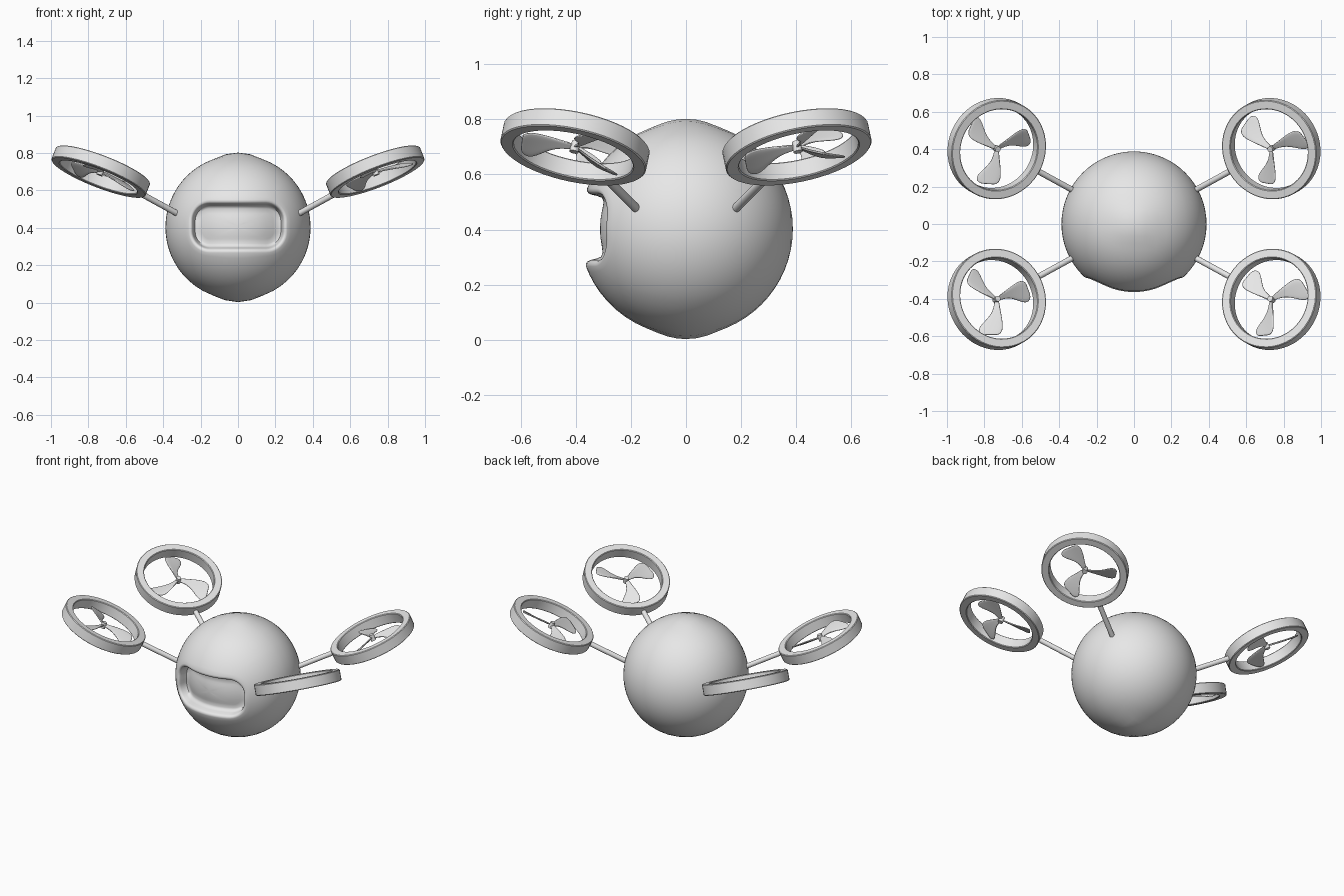
import bpy, bmesh
from math import sin, cos, pi, atan2, sqrt, radians
from mathutils import Vector, Matrix

cube = bpy.data.objects.get("Cube")
if cube:
    bpy.data.objects.remove(cube, do_unlink=True)

grey = bpy.data.materials.new("light grey")
grey.use_nodes = True
grey.diffuse_color = (0.8, 0.8, 0.8, 1)
grey.node_tree.nodes["Principled BSDF"].inputs["Base Color"].default_value = (0.8, 0.8, 0.8, 1)

R = 0.388                       # body radius
CENTRE = Vector((0, 0, 0.402))  # body centre


def finish(bm, name, matrix=Matrix(), subdivide=0, angle=40):
    """Turn a bmesh into a smooth-shaded grey object."""
    bmesh.ops.recalc_face_normals(bm, faces=bm.faces)
    mesh = bpy.data.meshes.new(name)
    bm.to_mesh(mesh)
    bm.free()
    mesh.materials.append(grey)
    ob = bpy.data.objects.new(name, mesh)
    bpy.context.collection.objects.link(ob)
    ob.matrix_world = matrix
    if subdivide:
        mod = ob.modifiers.new("Subdivision", "SUBSURF")
        mod.levels = mod.render_levels = subdivide
    bpy.ops.object.select_all(action="DESELECT")
    ob.select_set(True)
    bpy.context.view_layer.objects.active = ob
    bpy.ops.object.shade_smooth_by_angle(angle=radians(angle))
    return ob


def loft(bm, rings, wrap=False):
    """Skin closed rings of points; wrap joins the last ring to the first."""
    loops = [[bm.verts.new(p) for p in ring] for ring in rings]
    pairs = list(zip(loops, loops[1:]))
    if wrap:
        pairs.append((loops[-1], loops[0]))
    for a, b in pairs:
        for i in range(len(a)):
            j = (i + 1) % len(a)
            bm.faces.new((a[i], a[j], b[j], b[i]))
    return loops


def cap(bm, loop, point):
    tip = bm.verts.new(point)
    for i in range(len(loop)):
        bm.faces.new((loop[i], loop[(i + 1) % len(loop)], tip))


def outline(grow):
    """Rounded rectangle of the face opening, grown or shrunk."""
    hx, hz, c = 0.25 + grow, 0.128 + grow, 0.1 + grow
    corners = []
    for k, (sx, sz) in enumerate(((1, 1), (-1, 1), (-1, -1), (1, -1))):
        corners.append([Vector((sx * (hx - c) + c * cos(a), sz * (hz - c) + c * sin(a)))
                        for a in [(k + t / 10) * pi / 2 for t in range(11)]])
    pts = []
    for k, arc in enumerate(corners):
        nxt = corners[(k + 1) % 4][0]
        steps = 12 if k % 2 == 0 else 3
        pts += arc + [arc[-1].lerp(nxt, t / steps) for t in range(1, steps)]
    return pts


def on_sphere(pts, r, scale=1):
    out = []
    for p in pts:
        x, z = p.x * scale, p.y * scale + 0.006
        out.append(Vector((x, -sqrt(r * r - x * x - z * z), z)))
    return out


# Body: rings from the recessed floor, over the lip, round to the back
FLOOR = 0.312
rings = [on_sphere(outline(-0.06), FLOOR, s) for s in (0.2, 0.4, 0.6, 0.8, 1)]
for grow, r in ((-0.035, 0.315), (-0.021, 0.325), (-0.014, 0.345), (-0.009, 0.366),
                (-0.004, 0.377), (0.004, 0.385), (0.014, R)):
    rings.append(on_sphere(outline(grow), r))
lip = rings[-1]
phis = [atan2(p.z, p.x) for p in lip]
equator = [Vector((R * cos(a), 0, R * sin(a))) for a in phis]
for k in range(1, 13):
    rings.append([p.lerp(q, k / 12).normalized() * R for p, q in zip(lip, equator)])
for k in range(1, 16):
    th = k / 16 * pi / 2
    rings.append([p * cos(th) + Vector((0, R * sin(th), 0)) for p in equator])
bm = bmesh.new()
loops = loft(bm, rings)
cap(bm, loops[0], (0, -FLOOR, 0.006))
cap(bm, loops[-1], (0, R, 0))
for v in bm.verts:              # slight points at top and bottom
    t = max(0, abs(v.co.z) / R - 0.95) / 0.05
    v.co.z *= 1 + 0.03 * t
finish(bm, "body", Matrix.Translation(CENTRE), angle=60)


def guard_ring(name, matrix):
    r_out, r_in, h, b = 0.27, 0.221, 0.035, 0.004
    profile = ((r_out, h - b), (r_out - b, h), (r_in + b, h), (r_in, h - b),
               (r_in, b - h), (r_in + b, -h), (r_out - b, -h), (r_out, b - h))
    bm = bmesh.new()
    loft(bm, [[(r * cos(a), r * sin(a), z) for a in [i * pi / 24 for i in range(48)]]
              for r, z in profile], wrap=True)
    finish(bm, name, matrix, angle=30)


# Blade stations: distance from hub, trailing edge, leading edge
BLADE = ((0.008, -0.013, 0.013), (0.045, -0.017, 0.018), (0.085, -0.034, 0.026),
         (0.125, -0.072, 0.032), (0.155, -0.098, 0.034), (0.18, -0.098, 0.028),
         (0.196, -0.075, 0.008))


def propeller(name, matrix):
    bm = bmesh.new()
    for k in range(3):
        turn = Matrix.Rotation(radians(28 + 120 * k), 3, "Z")
        sections = []
        for u, low, high in BLADE:
            pitch = radians(32 - 60 * u)
            ring = [(low + (high - low) * t, side) for side, ts in
                    ((0.005, (0, 0.33, 0.67, 1)), (-0.005, (1, 0.67, 0.33, 0))) for t in ts]
            sections.append([turn @ Vector((u, v * cos(pitch) - w * sin(pitch),
                                            v * sin(pitch) + w * cos(pitch)))
                             for v, w in ring])
        loops = loft(bm, sections)
        for end in (loops[0], loops[-1]):
            for i in range(3):
                bm.faces.new((end[i], end[i + 1], end[6 - i], end[7 - i]))
    finish(bm, name + "_blades", matrix, subdivide=2, angle=60)
    bm = bmesh.new()
    bmesh.ops.create_cone(bm, cap_ends=True, segments=20, radius1=0.017, radius2=0.015, depth=0.04)
    finish(bm, name + "_hub", matrix)


def arm(name, start, end):
    bm = bmesh.new()
    axis = end - start
    bmesh.ops.create_cone(bm, cap_ends=True, segments=20, radius1=0.016, radius2=0.016,
                          depth=axis.length)
    turn = Vector((0, 0, 1)).rotation_difference(axis).to_matrix().to_4x4()
    finish(bm, name, Matrix.Translation((start + end) / 2) @ turn)


# Four rotors, tilted inwards towards the body
TILT, AZIMUTH = radians(24), radians(29)
for sx, side in ((1, "left"), (-1, "right")):
    for sy, place in ((-1, "front"), (1, "back")):
        name = place + "_" + side
        hub = Vector((sx * 0.734, sy * 0.403, 0.7))
        normal = Vector((-sx * sin(TILT) * cos(AZIMUTH), -sy * sin(TILT) * sin(AZIMUTH), cos(TILT)))
        turn = Vector((0, 0, 1)).rotation_difference(normal).to_matrix().to_4x4()
        matrix = Matrix.Translation(hub) @ turn
        guard_ring(name + "_guard_ring", matrix)
        propeller(name + "_propeller", matrix)
        start = Vector((sx * 0.322, sy * 0.178, 0.474))
        arm(name + "_arm", start, hub + (start - hub).normalized() * 0.245)
